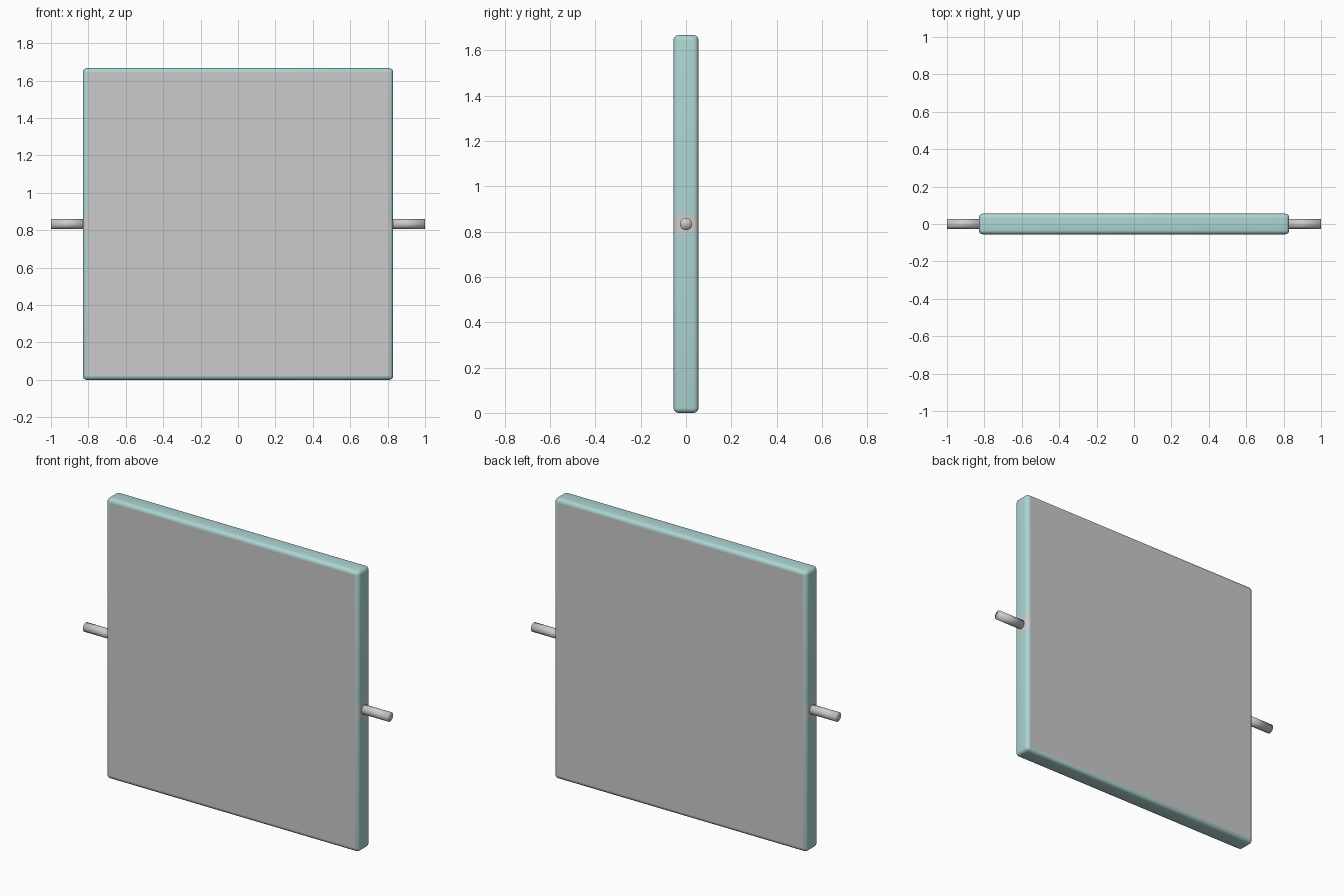
import bpy, bmesh, math
from mathutils import Matrix, Vector

if "Cube" in bpy.data.objects:
    bpy.data.objects.remove(bpy.data.objects["Cube"])

HX, HY, H = 0.83, 0.055, 1.667   # half width, half depth, height
MID = H / 2
PATCH = 0.043                    # half height of the grey hinge blocks
R = 0.022                        # edge rounding

teal = bpy.data.materials.new("teal")
teal.diffuse_color = (0.42, 0.66, 0.65, 1)
teal.use_nodes = True
teal.node_tree.nodes["Principled BSDF"].inputs["Base Color"].default_value = teal.diffuse_color


def region(f):
    """Which part a face of the rounded slab belongs to."""
    c = f.calc_center_median()
    if abs(f.normal.y) > 0.999:
        return "face_panels"
    if abs(c.x) > HX - R and abs(c.z - MID) < PATCH:
        return "pivot_blocks"
    return "rim"


def slab_part(name, mat=None):
    """Rounded slab reduced to the faces of one region."""
    bm = bmesh.new()
    bmesh.ops.create_cube(bm, size=1, matrix=Matrix.Translation((0, 0, MID))
                          @ Matrix.Diagonal((2 * HX, 2 * HY, H, 1)))
    bmesh.ops.bevel(bm, geom=bm.edges[:], offset=R, segments=4, profile=0.5, affect='EDGES')
    for z in (MID - PATCH, MID + PATCH):
        bmesh.ops.bisect_plane(bm, geom=bm.verts[:] + bm.edges[:] + bm.faces[:],
                               plane_co=Vector((0, 0, z)), plane_no=Vector((0, 0, 1)))
    bm.normal_update()
    drop = [f for f in bm.faces if region(f) != name]
    bmesh.ops.delete(bm, geom=drop, context='FACES')
    for f in bm.faces:
        f.smooth = True
    me = bpy.data.meshes.new(name)
    bm.to_mesh(me)
    bm.free()
    if mat:
        me.materials.append(mat)
    bpy.context.collection.objects.link(bpy.data.objects.new(name, me))


# Slab: teal rim, grey front and back, grey blocks around the pins
slab_part("rim", teal)
slab_part("face_panels")
slab_part("pivot_blocks")

# Pivot pins on both sides
for name, s in (("pivot_pin_left", -1), ("pivot_pin_right", 1)):
    bpy.ops.mesh.primitive_cylinder_add(vertices=32, radius=0.027, depth=0.19,
                                        location=(s * 0.905, 0, MID),
                                        rotation=(0, s * math.pi / 2, 0))
    bpy.context.object.name = name
    bpy.ops.object.shade_smooth()
